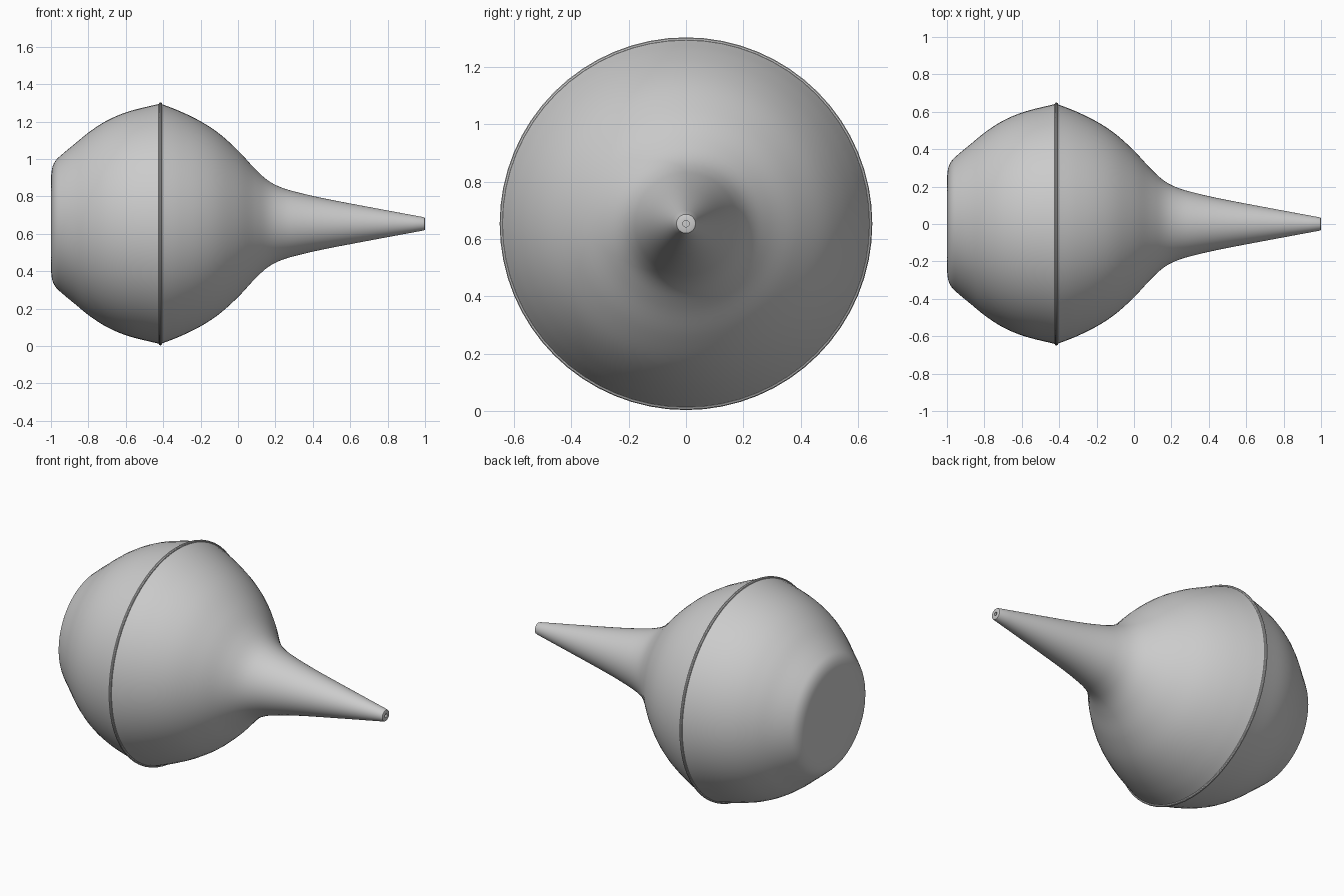
import bpy, bmesh, math
from mathutils import Vector

if "Cube" in bpy.data.objects:
    bpy.data.objects.remove(bpy.data.objects["Cube"])

CENTRE_Z = 0.653
SEGMENTS = 64


def smooth_path(pts, steps=5):
    """Catmull-Rom curve through (x, radius) points."""
    p = [Vector(q) for q in pts]
    p = [2 * p[0] - p[1]] + p + [2 * p[-1] - p[-2]]
    out = []
    for i in range(1, len(p) - 2):
        a, b, c, d = p[i - 1:i + 3]
        for s in range(steps):
            t = s / steps
            out.append(0.5 * (2 * b + (c - a) * t + (2 * a - 5 * b + 4 * c - d) * t**2
                              + (3 * b - a - 3 * c + d) * t**3))
    return [tuple(v) for v in out] + [tuple(pts[-1])]


def lathe(name, profile, closed=False):
    """Spin an (x, radius) profile about the long axis."""
    bm = bmesh.new()
    verts = [bm.verts.new((x, 0, r)) for x, r in profile]
    edges = [bm.edges.new(e) for e in zip(verts, verts[1:])]
    if closed:
        edges.append(bm.edges.new((verts[-1], verts[0])))
    bmesh.ops.spin(bm, geom=verts + edges, cent=(0, 0, 0), axis=(1, 0, 0),
                   angle=math.tau, steps=SEGMENTS, use_merge=False)
    bmesh.ops.remove_doubles(bm, verts=bm.verts[:], dist=1e-4)
    bmesh.ops.recalc_face_normals(bm, faces=bm.faces[:])
    mesh = bpy.data.meshes.new(name)
    bm.to_mesh(mesh)
    bm.free()
    obj = bpy.data.objects.new(name, mesh)
    obj.location.z = CENTRE_Z
    bpy.context.collection.objects.link(obj)
    bpy.ops.object.select_all(action='DESELECT')
    obj.select_set(True)
    bpy.context.view_layer.objects.active = obj
    bpy.ops.object.shade_smooth_by_angle(angle=math.radians(35))
    return obj


# Rear half of the bulb with its flattened base
rear = [(-1.0, 0.25), (-0.993, 0.3), (-0.975, 0.338), (-0.94, 0.372), (-0.87, 0.43),
        (-0.79, 0.495), (-0.695, 0.555), (-0.58, 0.602), (-0.415, 0.643)]
lathe("rear_bulb", [(-1.0, 0.0)] + smooth_path(rear))

# Front half of the bulb flowing into the tapered nozzle, with a bore in the tip
front = [(-0.415, 0.643), (-0.31, 0.602), (-0.2, 0.548), (-0.1, 0.482), (0.0, 0.392),
         (0.09, 0.295), (0.16, 0.232), (0.23, 0.195), (0.32, 0.168), (0.465, 0.135),
         (0.7, 0.09), (0.99, 0.036)]
tip = [(0.998, 0.033), (1.0, 0.029), (1.0, 0.011), (0.85, 0.011), (0.85, 0.0)]
lathe("front_bulb_and_nozzle", smooth_path(front) + tip)

# Thin moulding seam around the widest point
bead = [(-0.415 + 0.009 * math.cos(a), 0.641 + 0.009 * math.sin(a))
        for a in (math.tau * i / 10 for i in range(10))]
lathe("seam_ring", bead, closed=True)
